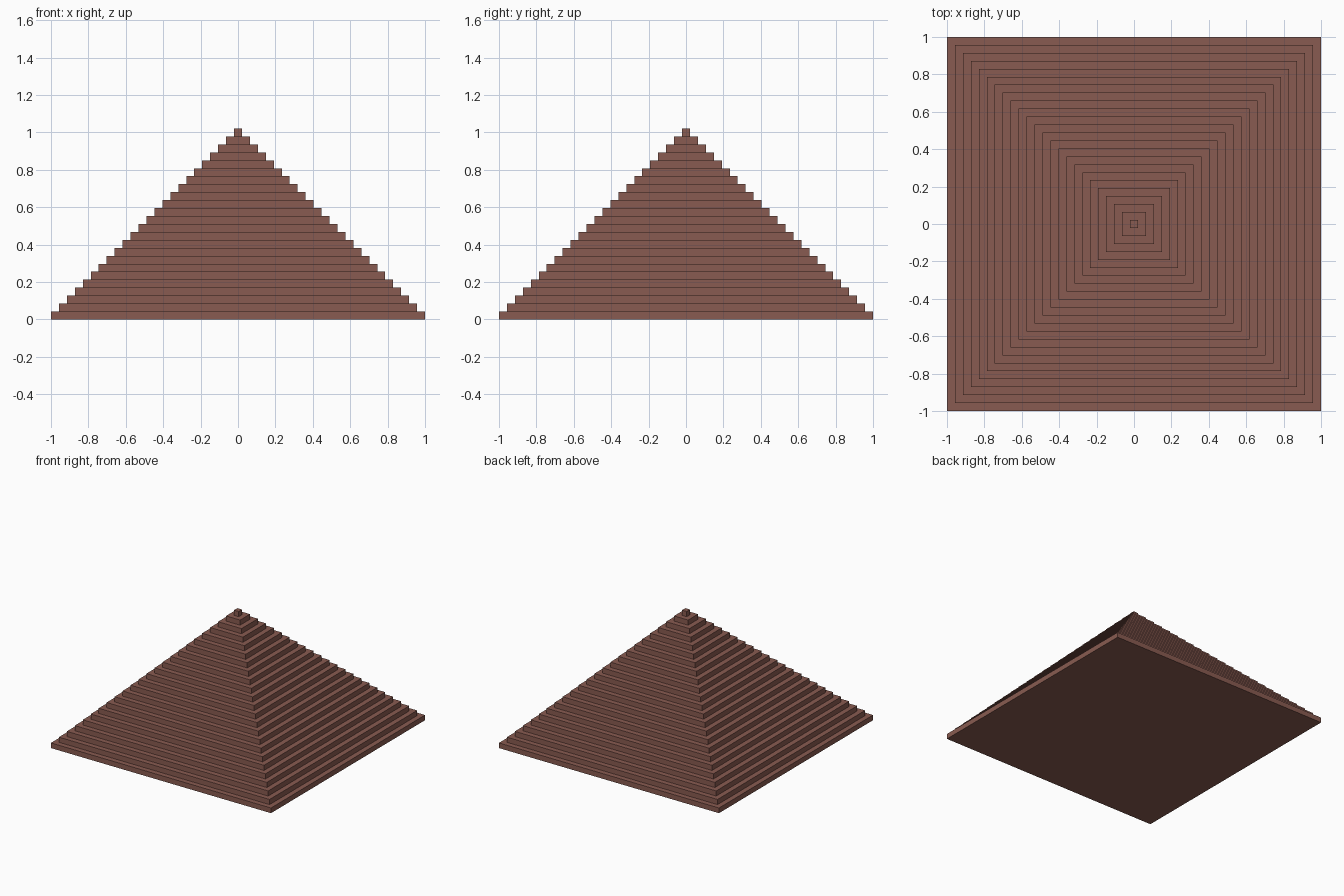
import bpy
import bmesh

cube = bpy.data.objects.get("Cube")
if cube:
    bpy.data.objects.remove(cube, do_unlink=True)

TIERS = 24
STEP = 2 / (2 * TIERS - 1)  # tread depth equals riser height

# Reddish brown stone
stone = bpy.data.materials.new("brown_stone")
stone.use_nodes = True
colour = (0.25, 0.105, 0.082, 1)
stone.diffuse_color = colour
stone.node_tree.nodes["Principled BSDF"].inputs["Base Color"].default_value = colour


def square_ring(bm, half, z):
    corners = ((-1, -1), (1, -1), (1, 1), (-1, 1))
    return [bm.verts.new((x * half, y * half, z)) for x, y in corners]


# Stepped pyramid: each tier adds a riser, then a tread up to the next tier
bm = bmesh.new()
rings = []
for i in range(TIERS):
    half = 1 - i * STEP
    rings += [square_ring(bm, half, i * STEP), square_ring(bm, half, (i + 1) * STEP)]

for low, high in zip(rings, rings[1:]):
    for a in range(4):
        b = (a + 1) % 4
        bm.faces.new((low[a], low[b], high[b], high[a]))

# Underside and summit
bm.faces.new(reversed(rings[0]))
bm.faces.new(rings[-1])
bmesh.ops.recalc_face_normals(bm, faces=bm.faces[:])

mesh = bpy.data.meshes.new("stepped_pyramid")
bm.to_mesh(mesh)
bm.free()
mesh.materials.append(stone)
pyramid = bpy.data.objects.new("stepped_pyramid", mesh)
bpy.context.collection.objects.link(pyramid)
